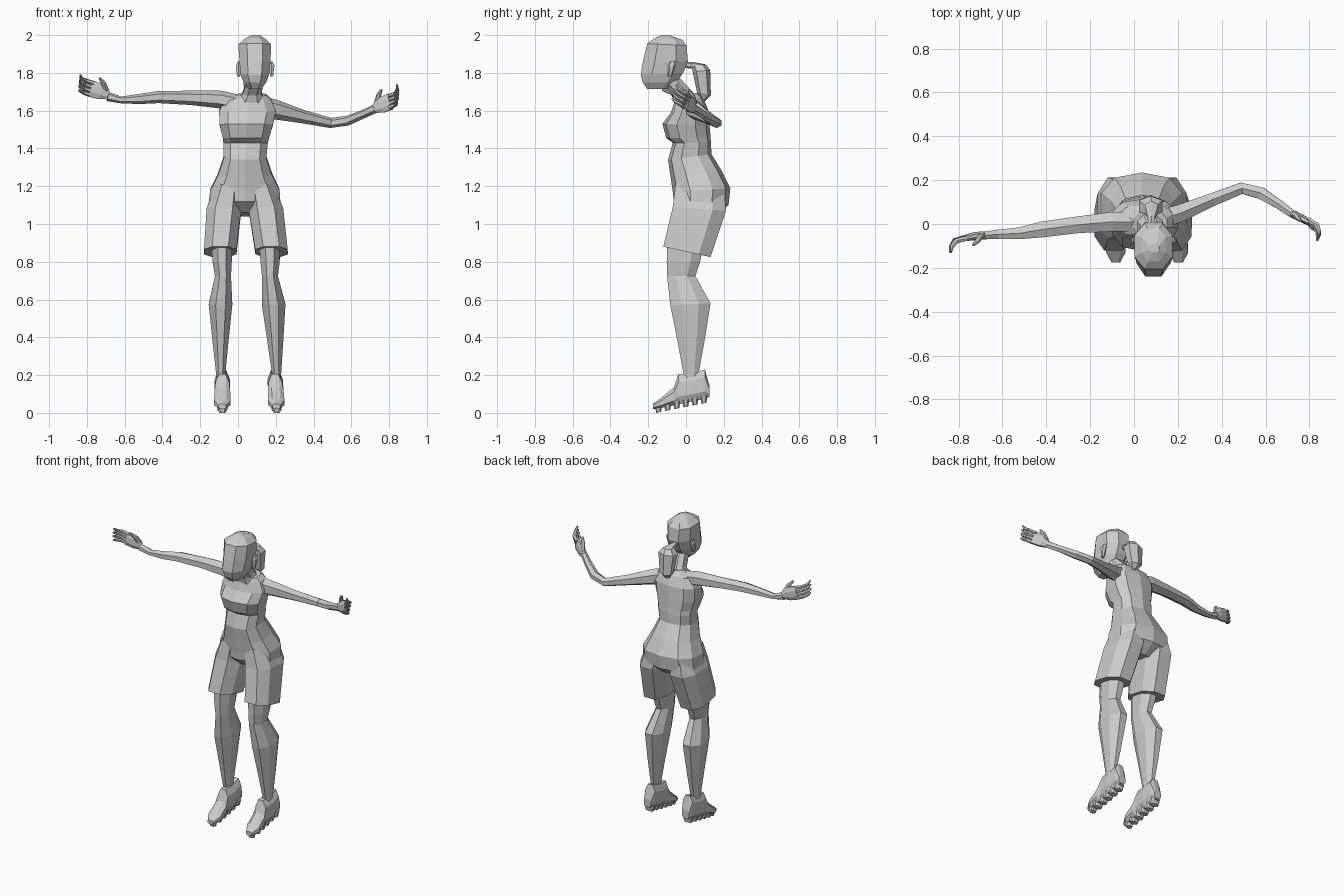
import bpy, bmesh
from math import cos, sin, pi
from mathutils import Vector as V


def ring(c, u, v, n, p):
    """Flat-sided, slightly boxy section around c, reaching exactly u and v."""
    raw = []
    for i in range(n):
        a = 2 * pi * (i + .5) / n
        f = lambda t: (1 if t > 0 else -1) * abs(t) ** p if abs(t) > 1e-6 else 0
        raw.append((f(cos(a)), f(sin(a))))
    mu, mv = max(r[0] for r in raw), max(r[1] for r in raw)
    return [V(c) + V(u) * (a / mu) + V(v) * (b / mv) for a, b in raw]


def loft(name, sections, n=8, p=.85, flip=False):
    """Skin (centre, u, v) sections; flip puts the part on the other leg."""
    bm = bmesh.new()
    rows = []
    for c, u, v in sections:
        row = []
        for q in ring(c, u, v, n, p):
            if flip:
                q.x = .122 - .045 * q.z - q.x
            row.append(bm.verts.new(q))
        rows.append(row)
    for a, b in zip(rows, rows[1:]):
        for i in range(n):
            j = (i + 1) % n
            bm.faces.new((a[i], a[j], b[j], b[i]))
    bm.faces.new(rows[0])
    bm.faces.new(rows[-1])
    bmesh.ops.recalc_face_normals(bm, faces=bm.faces)
    me = bpy.data.meshes.new(name)
    bm.to_mesh(me)
    bm.free()
    ob = bpy.data.objects.new(name, me)
    bpy.context.collection.objects.link(ob)
    return ob


def ext(x0, x1, y0, y1, zf, zb):
    """Horizontal section from its extents, with front and back heights."""
    return (V(((x0 + x1) / 2, (y0 + y1) / 2, (zf + zb) / 2)),
            V(((x1 - x0) / 2, 0, 0)), V((0, (y1 - y0) / 2, (zb - zf) / 2)))


def limb(name, pts, n=6, up=V((0, 0, 1))):
    """Tube along points (position, half depth, half height)."""
    secs = []
    P = [V(q[0]) for q in pts]
    for i, (_, hu, hv) in enumerate(pts):
        t = (P[min(i + 1, len(P) - 1)] - P[max(i - 1, 0)]).normalized()
        u = t.cross(up).normalized()
        secs.append((P[i], u * hu, u.cross(t) * hv))
    return loft(name, secs, n, 1)


# head
loft("head", [ext(.055, .125, -.205, -.09, 1.715, 1.715),
              ext(.03, .15, -.23, -.05, 1.75, 1.75),
              ext(.012, .165, -.24, -.015, 1.79, 1.80),
              ext(.008, .172, -.228, .01, 1.86, 1.86),
              ext(.002, .175, -.205, .003, 1.955, 1.945),
              ext(.035, .145, -.17, -.02, 1.982, 1.975),
              ext(.07, .115, -.13, -.09, 2.0, 2.0)], 8)
for side, x in (("left", .178), ("right", .003)):
    loft("ear_" + side, [ext(x - .008, x + .008, -.095, -.075, 1.78, 1.78),
                         ext(x - .015, x + .015, -.095, -.055, 1.84, 1.84),
                         ext(x - .005, x + .005, -.085, -.055, 1.86, 1.86)], 6)

# ponytail
loft("ponytail", [(V((.08, -.01, 1.845)), V((.015, 0, 0)), V((0, 0, .014))),
                  (V((.078, .03, 1.84)), V((.016, 0, 0)), V((0, .006, .018))),
                  ext(.05, .11, .03, .105, 1.835, 1.845),
                  ext(.022, .13, .035, .128, 1.805, 1.815),
                  ext(.035, .115, .058, .132, 1.70, 1.68),
                  ext(.06, .09, .075, .1, 1.65, 1.65)], 6)

# neck and torso
loft("neck", [ext(.045, .135, -.12, -.03, 1.74, 1.77),
              ext(.025, .125, -.07, .025, 1.68, 1.71),
              ext(.0, .14, -.06, .06, 1.64, 1.67)])
loft("torso", [ext(.0, .15, -.05, .06, 1.675, 1.695),
               ext(-.07, .175, -.06, .09, 1.65, 1.67),
               ext(-.1, .2, -.08, .115, 1.59, 1.61),
               ext(-.098, .185, -.125, .125, 1.53, 1.52),
               ext(-.08, .165, -.105, .13, 1.455, 1.46),
               ext(-.078, .158, -.07, .132, 1.43, 1.43),
               ext(-.075, .15, -.095, .135, 1.34, 1.37),
               ext(-.105, .18, -.082, .19, 1.25, 1.28),
               ext(-.147, .22, -.07, .235, 1.17, 1.19),
               ext(-.155, .225, -.065, .225, 1.12, 1.1),
               ext(-.08, .16, .0, .15, 1.06, 1.04)], 10, .8)

# shorts, lower legs and shoes
foot = [(.125, .085, .14, .026), (.1, .075, .23, .036), (.03, .06, .21, .041),
        (-.04, .045, .205, .036), (-.065, .04, .135, .042),
        (-.13, .027, .08, .044), (-.175, .02, .048, .02)]
for side, flip in (("right", False), ("left", True)):
    loft("shorts_leg_" + side, [ext(-.12, .02, -.055, .2, 1.21, 1.2),
                                ext(-.166, .018, -.07, .212, 1.09, 1.07),
                                ext(-.18, -.008, -.12, .13, .88, .825)], 8, .8, flip)
    loft("leg_" + side, [ext(-.14, -.03, -.1, .095, .92, .9),
                         ext(-.135, -.033, -.102, .075, .8, .8),
                         ext(-.122, -.037, -.1, .05, .725, .725),
                         ext(-.155, -.03, -.083, .13, .57, .58),
                         ext(-.135, -.05, -.045, .098, .38, .38),
                         ext(-.115, -.068, -.012, .065, .2, .2),
                         ext(-.115, -.068, -.01, .065, .12, .12)], 8, 1, flip)
    loft("shoe_" + side, [(V((-.083, y, (a + b) / 2)), V((w, 0, 0)), V((0, 0, (b - a) / 2)))
                          for y, a, b, w in foot], 8, .8, flip)
    # sole treads
    for i in range(6):
        y = -.145 + i * .048
        z = .03 + (y + .145) * .2
        w = .026 if i == 0 else .034
        loft("tread_" + side, [ext(-.083 - w, -.083 + w, y - .02, y + .02, z + .008, z + .016),
                               ext(-.08 - w * .8, -.086 + w * .8, y - .013, y + .013,
                                   z - .03, z - .024)], 8, .7, flip)

# arms
limb("arm_right", [((.0, .01, 1.64), .045, .045), ((-.1, .01, 1.66), .045, .047),
                   ((-.25, -.003, 1.668), .038, .038), ((-.42, -.025, 1.672), .036, .032),
                   ((-.52, -.042, 1.662), .027, .027), ((-.62, -.047, 1.657), .021, .018),
                   ((-.69, -.053, 1.675), .017, .025)])
limb("arm_left", [((.09, .015, 1.635), .045, .05), ((.2, .045, 1.605), .04, .052),
                  ((.35, .108, 1.567), .03, .035), ((.49, .163, 1.535), .026, .027),
                  ((.58, .14, 1.547), .027, .026), ((.66, .09, 1.58), .021, .023),
                  ((.73, .04, 1.612), .017, .024)])


# hands: thin palm, four stacked curled fingers, thumb on top
def hand(side, base, d, curl):
    base, d = V(base), V(d).normalized()
    curl = (V(curl) - d * d.dot(V(curl))).normalized()
    up = d.cross(curl)
    up = up if up.z > 0 else -up
    at = lambda a, b, c: base + d * a + up * b + curl * c
    limb("palm_" + side, [(at(0, 0, 0), .016, .024), (at(.04, .006, 0), .018, .042),
                          (at(.1, .004, .003), .013, .044)], 8)
    for i in range(4):
        h = -.028 + i * .0215
        s = (.85, .97, 1.05, 1.1)[i]
        limb("finger_" + side, [(at(.09, h, .003), .012, .012),
                                (at(.09 + .045 * s, h, .008), .011, .011),
                                (at(.09 + .07 * s, h + .003, .032), .009, .0095),
                                (at(.09 + .082 * s, h + .008 + .004 * i, .055), .004, .006)], 6)
    limb("thumb_" + side, [(at(.015, .022, .0), .014, .016), (at(.045, .055, .02), .012, .013),
                           (at(.075, .072, .036), .006, .007)], 6, curl)


hand("right", (-.69, -.05, 1.682), (-.14, -.02, .047), (0, -1, 0))
hand("left", (.725, .043, 1.61), (.125, -.06, .05), (.1, -1, .5))
